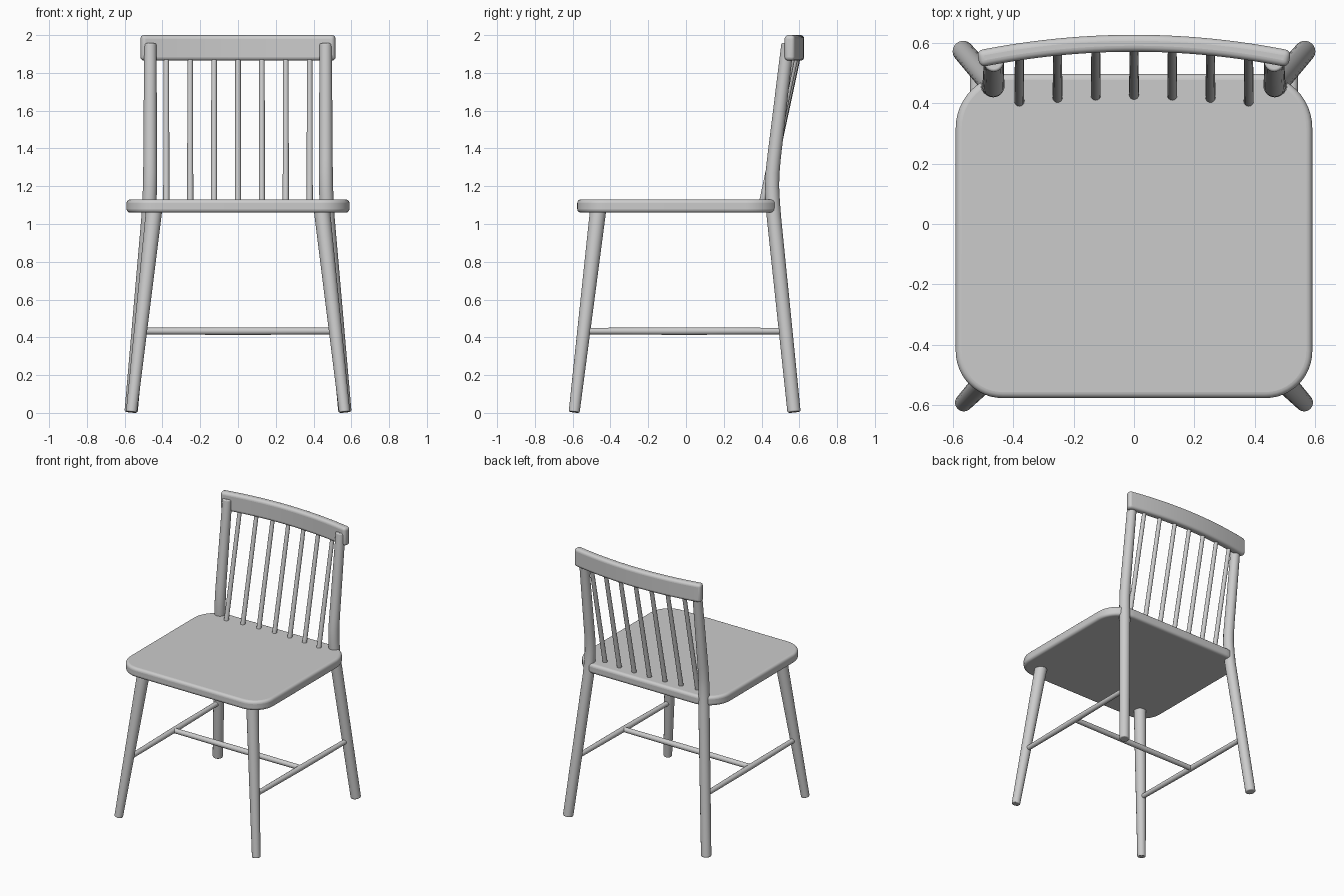
import bpy, bmesh, math
from mathutils import Vector

if "Cube" in bpy.data.objects:
    bpy.data.objects.remove(bpy.data.objects["Cube"])

paint = bpy.data.materials.new("plain grey")
paint.diffuse_color = (0.6, 0.6, 0.6, 1)
paint.use_nodes = True
paint.node_tree.nodes["Principled BSDF"].inputs["Base Color"].default_value = paint.diffuse_color


def finish(bm, name, bevel=0):
    """Turn a bmesh into a smooth-shaded, optionally bevelled object."""
    bmesh.ops.recalc_face_normals(bm, faces=bm.faces)
    me = bpy.data.meshes.new(name)
    bm.to_mesh(me)
    bm.free()
    me.materials.append(paint)
    ob = bpy.data.objects.new(name, me)
    bpy.context.collection.objects.link(ob)
    if bevel:
        m = ob.modifiers.new("round edges", 'BEVEL')
        m.width, m.segments = bevel, 5
        m.limit_method, m.angle_limit = 'ANGLE', math.radians(40)
    bpy.ops.object.select_all(action='DESELECT')
    ob.select_set(True)
    bpy.context.view_layer.objects.active = ob
    bpy.ops.object.shade_smooth_by_angle(angle=math.radians(40))
    return ob


def loft(bm, rings):
    """Skin a list of point rings and cap both ends."""
    loops = [[bm.verts.new(p) for p in r] for r in rings]
    n = len(loops[0])
    for a, b in zip(loops, loops[1:]):
        for i in range(n):
            j = (i + 1) % n
            bm.faces.new((a[i], a[j], b[j], b[i]))
    bm.faces.new(loops[0][::-1])
    bm.faces.new(loops[-1])


def rod(name, pts, radii, sides=24, bevel=0.0):
    """Round bar through the points with a radius at each."""
    pts = [Vector(p) for p in pts]
    rings = []
    for k, (p, r) in enumerate(zip(pts, radii)):
        d = (pts[min(k + 1, len(pts) - 1)] - pts[max(k - 1, 0)]).normalized()
        u = d.cross(Vector((0, 1, 0)) if abs(d.y) < 0.8 else Vector((1, 0, 0))).normalized()
        v = d.cross(u)
        rings.append([p + r * (math.cos(t) * u + math.sin(t) * v)
                      for t in (2 * math.pi * i / sides for i in range(sides))])
    bm = bmesh.new()
    loft(bm, rings)
    return finish(bm, name, bevel)


# seat: rounded square slab
outline = []
for cx, cy, r, start in ((0.59, 0.497, 0.18, 0), (-0.59, 0.497, 0.18, 90),
                         (-0.59, -0.576, 0.155, 180), (0.59, -0.576, 0.155, 270)):
    ox, oy = cx - math.copysign(r, cx), cy - math.copysign(r, cy)
    for i in range(13):
        t = math.radians(start + i * 7.5)
        outline.append((ox + r * math.cos(t), oy + r * math.sin(t)))
bm = bmesh.new()
loft(bm, [[(x, y, z) for x, y in outline] for z in (1.06, 1.13)])
finish(bm, "seat", 0.02)


# top rail: bar bowed backwards
def rail_y(x):
    return 0.598 - 0.053 * (x / 0.52) ** 2


rings = []
for i in range(33):
    x = -0.515 + 1.03 * i / 32
    slope = -2 * 0.053 * x / 0.52 ** 2
    n = Vector((-slope, 1, 0)).normalized() * 0.028
    c = Vector((x, rail_y(x), 0))
    rings.append([c + s * n + Vector((0, 0, z))
                  for s, z in ((-1, 1.865), (1, 1.865), (1, 2.0), (-1, 2.0))])
bm = bmesh.new()
loft(bm, rings)
finish(bm, "top_rail", 0.02)

# legs, back posts and side stretchers, left and right
for s, side in ((-1, "left"), (1, "right")):
    rod("front_leg_" + side,
        [(s * 0.564, -0.592, 0.004), (s * 0.443, -0.464, 1.085)], [0.029, 0.043], bevel=0.006)
    rod("back_post_" + side,
        [(s * 0.566, 0.572, 0.004), (s * 0.474, 0.466, 1.03), (s * 0.469, 0.459, 1.12),
         (s * 0.466, 0.456, 1.2), (s * 0.465, 0.458, 1.27), (s * 0.465, 0.466, 1.35),
         (s * 0.464, 0.538, 1.955)],
        [0.035, 0.038, 0.038, 0.037, 0.037, 0.036, 0.033], bevel=0.008)
    rod("side_stretcher_" + side,
        [(s * 0.515, -0.54, 0.433), (s * 0.521, -0.01, 0.433), (s * 0.526, 0.525, 0.433)],
        [0.017, 0.02, 0.017], 16)

# cross stretcher
rod("cross_stretcher", [(-0.52, -0.01, 0.433), (0, -0.01, 0.433), (0.52, -0.01, 0.433)],
    [0.018, 0.02, 0.018], 16)

# back spindles
for i in range(-3, 4):
    x = i * 0.1265
    foot = 0.43 - 0.022 * (i / 3) ** 2
    rod("spindle_%d" % (i + 4), [(x, foot - 0.008, 1.1), (x, rail_y(x) - 0.002, 1.9)],
        [0.0165, 0.0145], 16)
